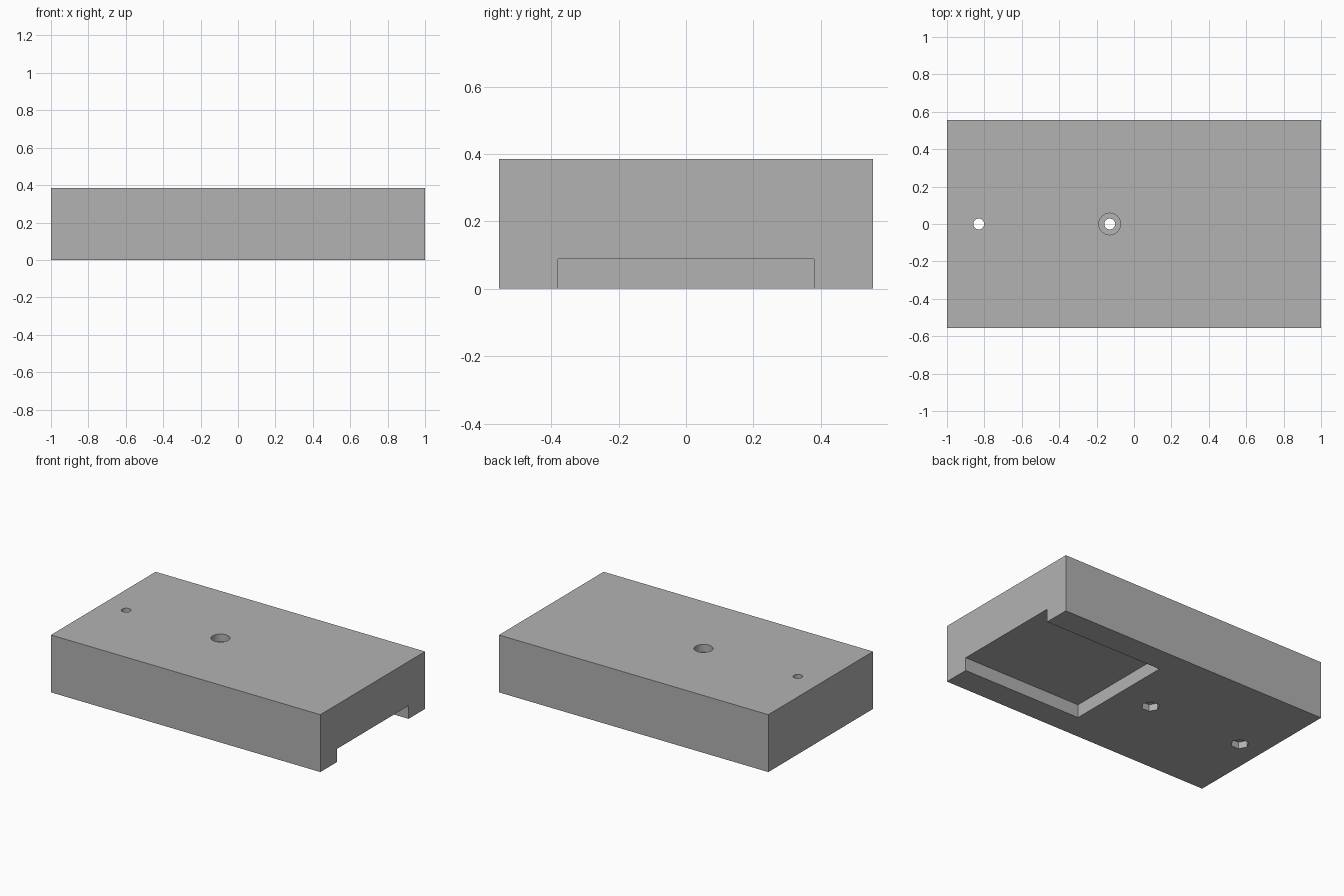
import bpy
import math

old = bpy.data.objects.get("Cube")
if old:
    bpy.data.objects.remove(old, do_unlink=True)

LENGTH, WIDTH, HEIGHT = 2.0, 1.11, 0.385
HOLE_XS = (-0.83, -0.13)
HOLE_R, HEAD_R, NUT_R = 0.029, 0.058, 0.056
HEAD_DEPTH, NUT_DEPTH = 0.05, 0.045
OVER = 0.1  # how far cutters reach past the surface

grey = bpy.data.materials.new("plain grey")
grey.use_nodes = True
colour = (0.448, 0.448, 0.448, 1)
grey.diffuse_color = colour
grey.node_tree.nodes["Principled BSDF"].inputs["Base Color"].default_value = colour


def box(name, x, y, z):
    """Box spanning the given (low, high) ranges."""
    spans = (x, y, z)
    bpy.ops.mesh.primitive_cube_add(size=1, location=[(a + b) / 2 for a, b in spans])
    ob = bpy.context.object
    ob.name = name
    ob.scale = [b - a for a, b in spans]
    bpy.ops.object.transform_apply(location=True, rotation=False, scale=True)
    ob.data.materials.append(grey)
    return ob


def prism(name, x, radius, low, high, sides):
    """Upright prism with a corner pointing along x."""
    bpy.ops.mesh.primitive_cylinder_add(
        vertices=sides, radius=radius, depth=high - low,
        location=(x, 0, (low + high) / 2), rotation=(0, 0, math.pi / 2))
    ob = bpy.context.object
    ob.name = name
    bpy.ops.object.transform_apply(location=True, rotation=True, scale=True)
    ob.data.materials.append(grey)
    return ob


# Main block
block = box("block", (-LENGTH / 2, LENGTH / 2), (-WIDTH / 2, WIDTH / 2), (0, HEIGHT))

# Shallow recess under the block, open at one end
cutters = [box("recess_cutter", (0.12, LENGTH / 2 + OVER), (-0.38, 0.38), (-OVER, 0.088))]

# Screw holes with hexagonal nut pockets underneath
for x in HOLE_XS:
    cutters.append(prism("screw_hole_cutter", x, HOLE_R, -OVER, HEIGHT + OVER, 24))
    cutters.append(prism("nut_pocket_cutter", x, NUT_R, -OVER, NUT_DEPTH, 6))

# Round seat for the screw head in the middle hole
cutters.append(prism("screw_head_cutter", HOLE_XS[1], HEAD_R,
                     HEIGHT - HEAD_DEPTH, HEIGHT + OVER, 24))

# Cut everything out of the block
bpy.ops.object.select_all(action="DESELECT")
block.select_set(True)
bpy.context.view_layer.objects.active = block
for cutter in cutters:
    mod = block.modifiers.new(cutter.name, "BOOLEAN")
    mod.operation = "DIFFERENCE"
    mod.solver = "EXACT"
    mod.object = cutter
    bpy.ops.object.modifier_apply(modifier=mod.name)
for cutter in cutters:
    bpy.data.objects.remove(cutter, do_unlink=True)
